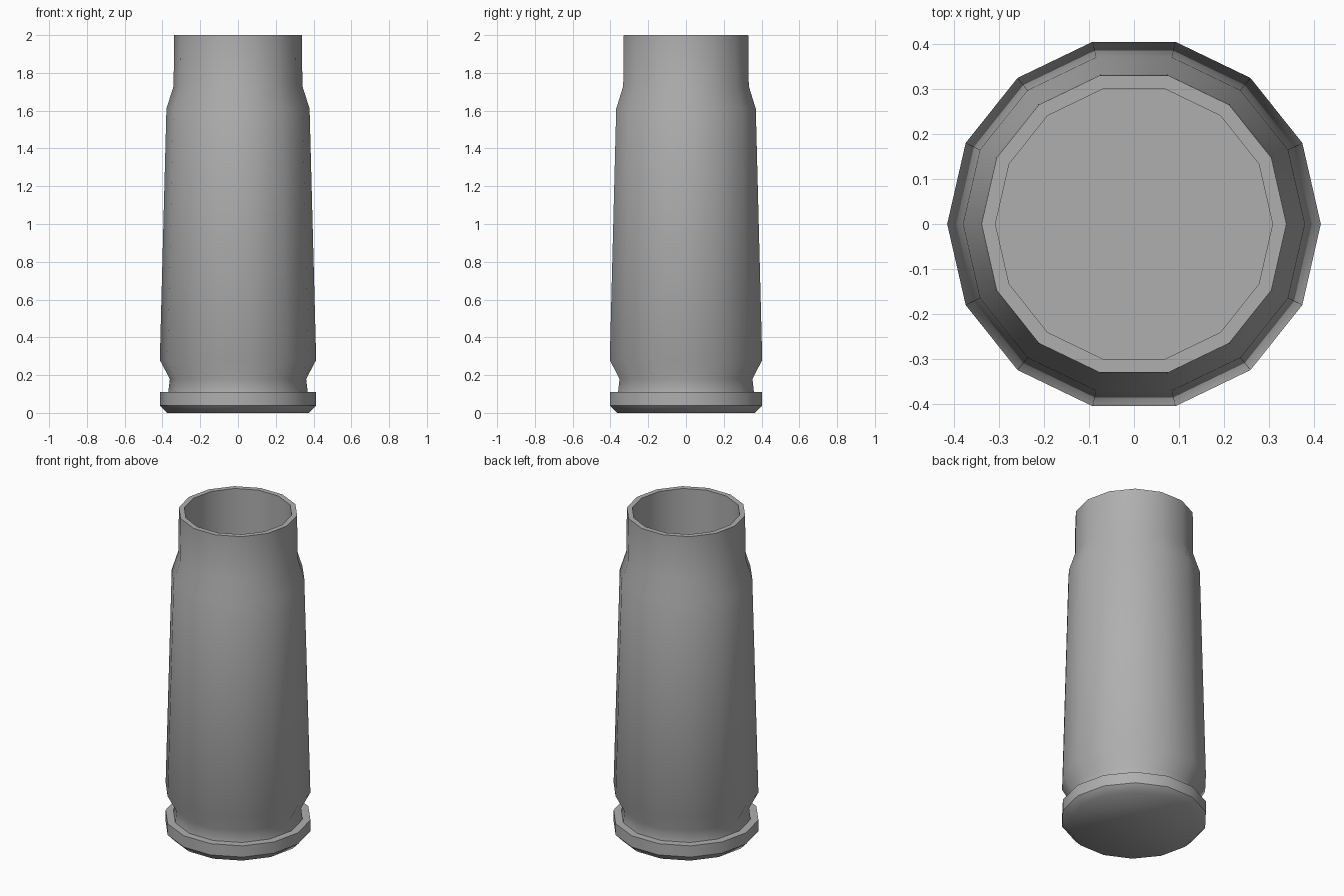
import bpy, bmesh
from math import cos, sin, pi

if "Cube" in bpy.data.objects:
    bpy.data.objects.remove(bpy.data.objects["Cube"])

SIDES = 14

# Lathe profile: (radius, height, is this ring a hard edge)
profile = [
    (0.375, 0.00, False),  # base edge
    (0.414, 0.04, True),   # base bevel
    (0.414, 0.11, True),   # rim
    (0.369, 0.11, True),   # groove floor
    (0.361, 0.18, False),
    (0.414, 0.28, False),  # body
    (0.379, 1.61, False),  # shoulder
    (0.341, 1.73, False),
    (0.338, 2.00, True),   # mouth, outer
    (0.307, 2.00, True),   # mouth, inner
    (0.307, 0.25, True),   # inner floor
]

bm = bmesh.new()
rings = [[bm.verts.new((r * cos(2 * pi * i / SIDES), r * sin(2 * pi * i / SIDES), z))
          for i in range(SIDES)] for r, z, _ in profile]

# Walls
for a, b in zip(rings, rings[1:]):
    for i in range(SIDES):
        j = (i + 1) % SIDES
        bm.faces.new((a[i], a[j], b[j], b[i]))

# Base and inner floor caps
bm.faces.new(rings[0][::-1])
bm.faces.new(rings[-1])

# Smooth shading with hard rings
for f in bm.faces:
    f.smooth = True
for ring, (_, _, hard) in zip(rings, profile):
    for i in range(SIDES):
        bm.edges.get((ring[i], ring[(i + 1) % SIDES])).smooth = not hard

bmesh.ops.recalc_face_normals(bm, faces=bm.faces)
mesh = bpy.data.meshes.new("casing")
bm.to_mesh(mesh)
bm.free()

# Dark grey metal
metal = bpy.data.materials.new("dark_metal")
metal.diffuse_color = (0.43, 0.43, 0.43, 1)
metal.use_nodes = True
metal.node_tree.nodes["Principled BSDF"].inputs["Base Color"].default_value = metal.diffuse_color
mesh.materials.append(metal)
bpy.context.collection.objects.link(bpy.data.objects.new("casing", mesh))
